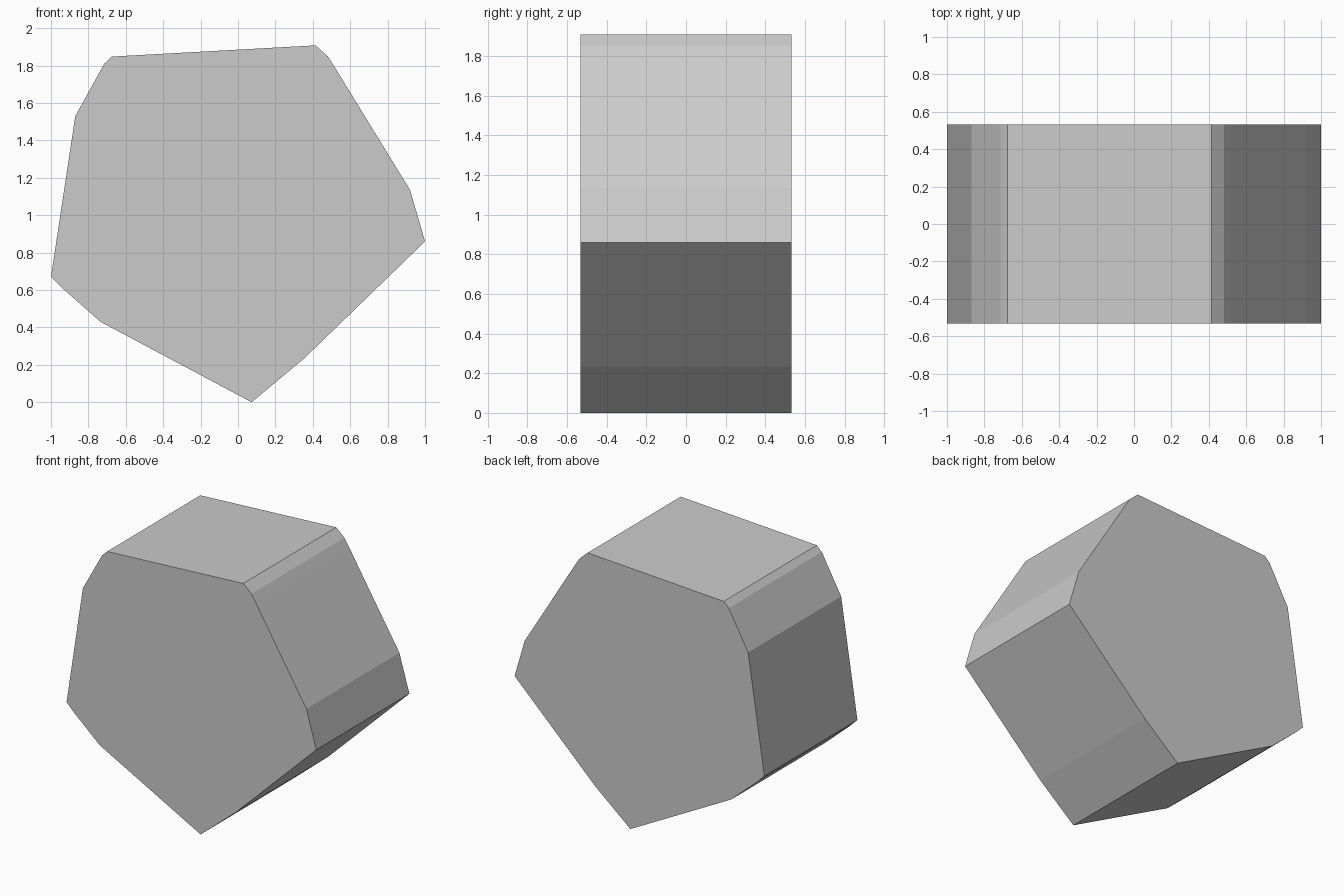
import bpy, bmesh

if "Cube" in bpy.data.objects:
    bpy.data.objects.remove(bpy.data.objects["Cube"])

HALF_DEPTH = 0.532

# Faceted outline of the block, seen from the front (x, z)
OUTLINE = [
    (0.073, 0.0), (0.355, 0.235), (1.0, 0.86), (0.92, 1.135),
    (0.515, 1.795), (0.48, 1.85), (0.415, 1.908), (-0.675, 1.848),
    (-0.715, 1.81), (-0.87, 1.53), (-1.0, 0.67), (-0.945, 0.615),
    (-0.735, 0.43),
]


def extruded_block(name, outline, half_depth):
    bm = bmesh.new()
    face = bm.faces.new([bm.verts.new((x, -half_depth, z)) for x, z in outline])
    result = bmesh.ops.extrude_face_region(bm, geom=[face], use_keep_orig=True)
    verts = [g for g in result["geom"] if isinstance(g, bmesh.types.BMVert)]
    bmesh.ops.translate(bm, verts=verts, vec=(0, 2 * half_depth, 0))
    bmesh.ops.recalc_face_normals(bm, faces=bm.faces)
    mesh = bpy.data.meshes.new(name)
    bm.to_mesh(mesh)
    bm.free()
    obj = bpy.data.objects.new(name, mesh)
    bpy.context.collection.objects.link(obj)
    return obj


# Single flat-shaded stone block
extruded_block("stone_block", OUTLINE, HALF_DEPTH)
